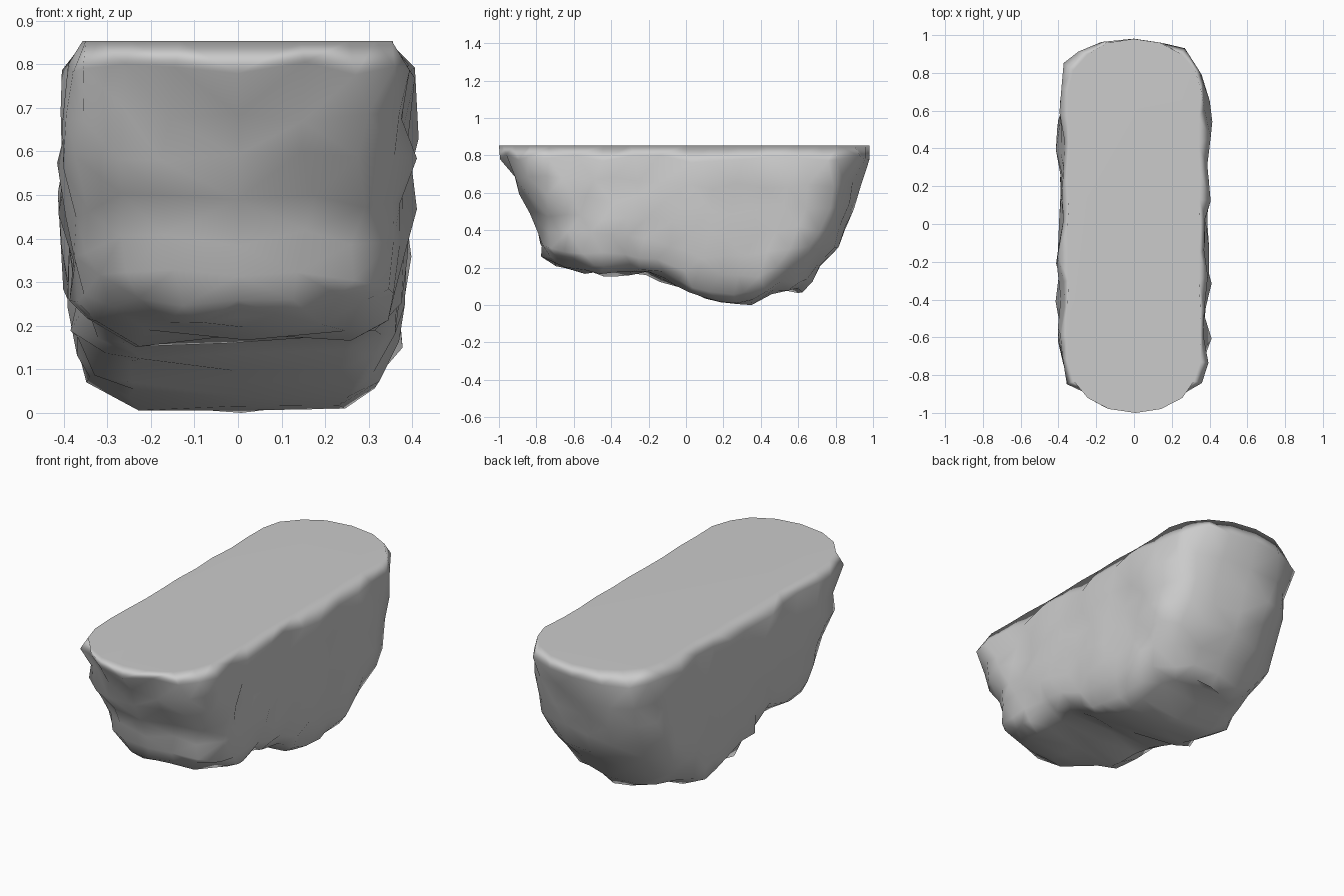
import bpy, bmesh, math, random

if "Cube" in bpy.data.objects:
    bpy.data.objects.remove(bpy.data.objects["Cube"])

random.seed(23)
TOP = 0.854
# underside profile (y, z)
FLOOR = [(-0.74, 0.23), (-0.6, 0.205), (-0.42, 0.17), (-0.25, 0.18), (-0.07, 0.13), (0, 0.07),
         (0.18, 0.025), (0.4, 0.035), (0.47, 0.085), (0.63, 0.09)]
# rings: depth fraction, half width, front y, back y
RINGS = [(0.0, 0.35, -1.0, 0.98), (0.1, 0.36, -0.995, 1.0), (0.26, 0.368, -0.92, 0.935),
         (0.42, 0.369, -0.905, 0.91), (0.58, 0.368, -0.835, 0.865), (0.72, 0.362, -0.805, 0.81),
         (0.85, 0.342, -0.795, 0.74), (0.94, 0.3, -0.77, 0.68), (1.0, 0.22, -0.73, 0.63)]
CAP, SIDE = 4, 10          # steps in each rounded quarter and along each side


def floor_z(y):
    if y <= FLOOR[0][0]:
        return FLOOR[0][1]
    for (a, za), (b, zb) in zip(FLOOR, FLOOR[1:]):
        if y <= b:
            return za + (zb - za) * (y - a) / (b - a)
    return FLOOR[-1][1]


def half_outline(w, y0, y1):
    """One side of a rounded-end plan, from the front tip to the back tip."""
    r = 0.27
    arc = [i / CAP * math.pi / 2 for i in range(CAP + 1)]
    pts = [(w * math.sin(a), y0 + r * (1 - math.cos(a))) for a in arc]
    for i in range(1, SIDE):
        pts.append((w, y0 + r + (y1 - y0 - 2 * r) * i / SIDE))
    pts += [(w * math.sin(a), y1 - r * (1 - math.cos(a))) for a in reversed(arc)]
    return pts


bm = bmesh.new()
rings = []
for k, (f, w, y0, y1) in enumerate(RINGS):
    half = half_outline(w, y0, y1)
    outline = half + [(-x, y) for x, y in half[-2:0:-1]]
    ring = []
    for x, y in outline:
        z = TOP - f * (TOP - floor_z(y))
        if k == 0:
            x += random.uniform(-0.008, 0.01)
        else:
            # chipped rock surface
            if abs(x) > 0.1:
                x += math.copysign(random.uniform(-0.03, 0.048), x)
            if abs(x) < 0.3:
                y += random.uniform(-0.025, 0.012) * (1 if y > 0 else -1)
            else:
                y += random.uniform(-0.03, 0.03)
            z += random.uniform(-0.02, 0.02)
        ring.append(bm.verts.new((max(-0.425, min(0.425, x)), max(-1, min(1, y)), max(0, z))))
    rings.append(ring)

# side walls
n = len(rings[0])
for a, b in zip(rings, rings[1:]):
    for i in range(n):
        j = (i + 1) % n
        bm.faces.new((a[i], b[i], b[j], a[j]))

# lumpy underside, bridged left to right through a middle line
m = n // 2
ring = rings[-1]
mids = {}
for i in range(1, m):
    c = (ring[i].co + ring[n - i].co) / 2
    c.z = max(0.0, c.z + random.uniform(-0.025, 0.025))
    mids[i] = bm.verts.new(c)
for side in (1, -1):
    edge = [ring[(side * i) % n] for i in range(m + 1)]
    bm.faces.new((edge[0], edge[1], mids[1]))
    bm.faces.new((edge[m - 1], edge[m], mids[m - 1]))
    for i in range(1, m - 1):
        bm.faces.new((edge[i], edge[i + 1], mids[i + 1], mids[i]))

# flat cut top
top = bm.faces.new(rings[0])

# stand it on the ground
low = min(v.co.z for v in bm.verts)
for v in bm.verts:
    if v.co.z < 0.7:
        v.co.z -= low
bmesh.ops.triangulate(bm, faces=[f for f in bm.faces if f is not top])
bmesh.ops.recalc_face_normals(bm, faces=bm.faces[:])
mesh = bpy.data.meshes.new("flat_topped_rock")
bm.to_mesh(mesh)
bm.free()
rock = bpy.data.objects.new("flat_topped_rock", mesh)
bpy.context.collection.objects.link(rock)
bpy.context.view_layer.objects.active = rock
rock.select_set(True)
bpy.ops.object.shade_smooth()
# keeps the cut top evenly shaded while the rim blends into the walls
rock.modifiers.new("even_top", 'WEIGHTED_NORMAL')
